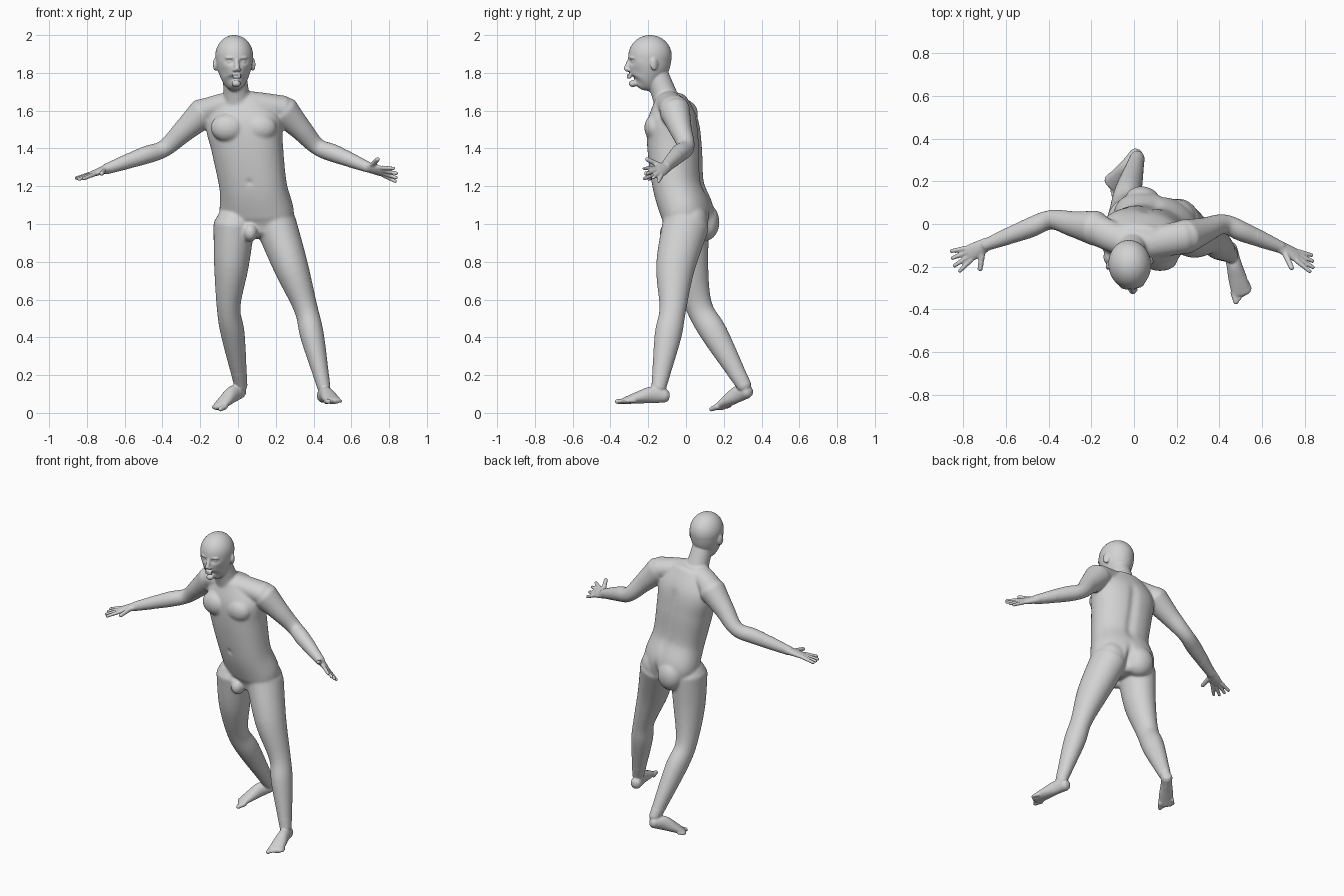
import bpy, bmesh, math
from mathutils import Matrix, Vector

default_cube = bpy.data.objects.get("Cube")
if default_cube:
    bpy.data.objects.remove(default_cube, do_unlink=True)

bm = bmesh.new()
X, Y, Z = Matrix.Identity(3)


def spline(keys, s):
    """Catmull-Rom interpolation of tuples, s running from 0 to 1."""
    s *= len(keys) - 1
    i = min(int(s), len(keys) - 2)
    t = s - i
    p0, p1, p2, p3 = (keys[max(0, min(len(keys) - 1, i + k))] for k in (-1, 0, 1, 2))
    return [b + t * (c - a + t * (2 * a - 5 * b + 4 * c - d + t * (3 * (b - c) + d - a))) / 2
            for a, b, c, d in zip(p0, p1, p2, p3)]


def loft(keys, ref, ref_end=None, steps=6, segs=32, dome=.8, square=1):
    """Round-ended tube through (point, radius along ref, radius across)."""
    keys = [(*point, along, across) for point, along, across in keys]
    count = steps * (len(keys) - 1)
    rows = [spline(keys, i / count) for i in range(count + 1)]
    points = [Vector(row[:3]) for row in rows]
    rings, verts, tips = [], [], []

    def add_ring(centre, u, v, along, across):
        loop = []
        for k in range(segs):
            c, s = math.cos(math.tau * k / segs), math.sin(math.tau * k / segs)
            c, s = (math.copysign(abs(f) ** square, f) for f in (c, s))
            loop.append(bm.verts.new(centre + u * along * c + v * across * s))
        rings.append(loop)
        verts.extend(loop)

    for i, (point, row) in enumerate(zip(points, rows)):
        t = (points[min(i + 1, count)] - points[max(i - 1, 0)]).normalized()
        side = ref.lerp(ref_end or ref, i / count)
        u = (side - t * side.dot(t)).normalized()
        v = t.cross(u)
        along, across = row[3:]
        bulge = t * min(along, across) * dome
        if i == 0:
            tips.append(point - bulge)
            add_ring(point - bulge * .65, u, v, along * .75, across * .75)
        add_ring(point, u, v, along, across)
        if i == count:
            tips.append(point + bulge)
            add_ring(point + bulge * .65, u, v, along * .75, across * .75)
    for low, high in zip(rings, rings[1:]):
        for k in range(segs):
            j = (k + 1) % segs
            bm.faces.new((low[k], low[j], high[j], high[k]))
    for tip, loop in zip(tips, (rings[0], rings[-1])):
        point = bm.verts.new(tip)
        verts.append(point)
        for k in range(segs):
            bm.faces.new((point, loop[k], loop[(k + 1) % segs]))
    return verts


def ball(centre, radii, yaw=0):
    matrix = Matrix.Translation(centre) @ Matrix.Rotation(yaw, 4, 'Z') @ Matrix.Diagonal((*radii, 1))
    sphere = bmesh.ops.create_uvsphere(bm, u_segments=48, v_segments=32, radius=1, matrix=matrix)
    return sphere["verts"]


def dent(verts, centre, reach, push):
    """Soft push of the vertices around a centre."""
    for v in verts:
        distance = sum(((p - c) / r) ** 2 for p, c, r in zip(v.co, centre, reach))
        v.co += Vector(push) * math.exp(-min(distance, 50))


def square_to(vector, axis):
    return (vector - axis * vector.dot(axis)).normalized()


def limb(start, joint, end, radii, depth, ref, bow):
    """Arm or leg: the muscles swell halfway down the first bone and a third down the second."""
    start, joint, end = Vector(start), Vector(joint), Vector(end)
    path = (start, start.lerp(joint, .5) + bow, joint, joint.lerp(end, .35), end)
    loft([(point, r, r * depth) for point, r in zip(path, radii)], ref)


def digit(base, direction, length, radius, ref):
    """Finger or toe, slightly tapered."""
    tip = base + direction * length
    loft([(base, radius, radius), (tip, radius * .8, radius * .8)], ref, segs=16)


def hand(wrist, direction, across):
    wrist, d = Vector(wrist), Vector(direction).normalized()
    a = square_to(Vector(across), d)
    loft([(wrist + d * reach, width, thick) for reach, width, thick in
          ((-.02, .03, .025), (.05, .038, .018), (.09, .04, .013))], a)
    for k in range(4):
        aim = (d + a * (.28 - .19 * k)).normalized()
        digit(wrist + d * .09 + a * (.03 - .02 * k), aim, .09 - .009 * abs(k - 1), .012, a)
    thumb = (d * .6 + a * .8).normalized()
    digit(wrist + d * .025 + a * .022, thumb, .085, .015, d)


def foot(heel, toe, inner):
    heel, toe = Vector(heel), Vector(toe)
    length, d = (toe - heel).length, (toe - heel).normalized()
    a = square_to(Vector(inner), d)
    n = square_to(Z, d)
    # Each section rests on the sole, so its height equals its thickness
    loft([(heel + d * length * t + n * thick, width, thick) for t, width, thick in
          ((.12, .034, .036), (.35, .035, .044), (.6, .043, .032), (.85, .046, .017))], a)
    for k in range(5):
        radius = .011 if k else .016
        base = heel + d * length * (.8 - .025 * k) + a * (.034 - .018 * k) + n * .015
        digit(base, (d - a * .05 * k).normalized(), length * (.16 - .012 * k), radius, a)


# Torso, twisted so that the left hip leads
loft([((.1, .01, .95), .16, .1), ((.1, .01, 1.05), .2, .13), ((.08, -.04, 1.2), .18, .13),
      ((.05, -.06, 1.4), .19, .14), ((.03, -.07, 1.55), .2, .13), ((.02, -.08, 1.67), .12, .08)],
     X - Y * .35, X - Y * .1, steps=9, segs=48, dome=.3, square=.9)

# Shoulder girdle, chest, seat and groin
loft([((-.19, -.02, 1.59), .075, .07), ((0, -.09, 1.65), .07, .055), ((.24, -.06, 1.61), .08, .07)], Y)
for side in (-1, 1):
    ball((.03 + side * .085, -.16, 1.51), (.09, .06, .075), -.1)
    ball((.125 + side * .08, .07 - side * .03, 1.01), (.09, .075, .1), -.35)
ball((.065, -.09, .955), (.04, .05, .05))

# Neck
loft([((0, -.09, 1.62), .085, .075), ((-.01, -.12, 1.7), .068, .066), ((-.02, -.165, 1.82), .062, .06)], X)

# Head, shaped about its own axis
head = ball((0, 0, 1.89), (.1, .115, .11))
head += loft([((0, -.05, 1.73), .035, .04), ((0, -.03, 1.76), .065, .08),
              ((0, -.01, 1.83), .092, .11), ((0, 0, 1.89), .1, .115)],
             X, steps=12, segs=64, dome=.4)
for side in (-1, 1):
    dent(head, (side * .036, -.11, 1.86), (.022, .05, .014), Y * .016)
    dent(head, (side * .065, -.09, 1.8), (.025, .05, .03), Y * .008)
for side in (-1, 1):
    head += ball((side * .036, -.088, 1.86), (.016, .016, .012))
    head += ball((side * .034, -.1, 1.88), (.028, .014, .008), side * .3)
    head += ball((side * .012, -.12, 1.815), (.01, .013, .009))
    head += ball((side * .1, .01, 1.845), (.011, .022, .034), side * .4)
head += loft([((0, -.11, 1.87), .01, .01), ((0, -.13, 1.82), .014, .012)], X, segs=16)
for z in (1.775, 1.788):
    head += ball((0, -.112, z), (.024, .012, .006))
head += ball((0, -.092, 1.743), (.024, .022, .018))
turn = Matrix.Translation((-.02, -.19, 0)) @ Matrix.Rotation(.12, 4, 'Z')
bmesh.ops.transform(bm, matrix=turn, verts=head)

# Arms and hands
for shoulder, elbow, wrist, reach, across in (
        ((.24, -.06, 1.6), (.42, 0, 1.41), (.69, -.11, 1.3), (.17, -.09, -.05), (0, -.8, .65)),
        ((-.18, -.02, 1.59), (-.39, .02, 1.4), (-.7, -.1, 1.29), (-.17, -.09, -.06), (0, -1, -.15))):
    limb(shoulder, elbow, wrist, (.083, .061, .046, .047, .028), 1, Y, Vector())
    hand(wrist, reach, across)

# Legs and feet
for hip, knee, ankle, heel, toe, inner in (
        ((.2, 0, 1), (.36, -.07, .55), (.456, -.145, .13), (.44, -.075, .055), (.515, -.37, .045), -X),
        ((-.02, 0, 1), (-.05, .07, .56), (.016, .31, .14), (.04, .36, .09), (-.125, .15, 0), X - Y)):
    limb(hip, knee, ankle, (.11, .092, .063, .063, .034), 1.13, X, Y * -.02)
    foot(heel, toe, inner)

# Fuse the parts into one skin
bmesh.ops.recalc_face_normals(bm, faces=bm.faces)
parts = bpy.data.meshes.new("body_parts")
bm.to_mesh(parts)
bm.free()
body = bpy.data.objects.new("body", parts)
bpy.context.scene.collection.objects.link(body)
fuse = body.modifiers.new("fuse", 'REMESH')
fuse.mode = 'VOXEL'
fuse.voxel_size = .0052
skin = bpy.data.meshes.new_from_object(body.evaluated_get(bpy.context.evaluated_depsgraph_get()))
body.modifiers.remove(fuse)
body.data = skin
bpy.data.meshes.remove(parts)
skin.name = "body"

# Spine furrow, seat cleft and navel
for i in range(8):
    dent(skin.vertices, (.108 - .008 * i, .08, 1.18 + .05 * i), (.025, .06, .04), Y * -.009)
dent(skin.vertices, (.135, .13, .99), (.018, .09, .07), Y * -.03)
dent(skin.vertices, (.06, -.18, 1.22), (.012, .04, .012), Y * .012)

# Soften the joints strongly, the hands, feet and face lightly
joints = body.vertex_groups.new(name="joints")
joints.add([v.index for v in skin.vertices if .2 < v.co.z < 1.71 and abs(v.co.x) < .58], 1, 'REPLACE')
for name, group, rounds in (("soft_joints", "joints", 30), ("soft_skin", "", 3)):
    soften = body.modifiers.new(name, 'SMOOTH')
    soften.factor = .5
    soften.iterations = rounds
    soften.vertex_group = group

# Plain grey skin
grey = bpy.data.materials.new("plain_grey")
grey.use_nodes = True
grey.diffuse_color = (.65, .65, .65, 1)
grey.node_tree.nodes["Principled BSDF"].inputs["Base Color"].default_value = grey.diffuse_color
skin.materials.append(grey)
skin.shade_smooth()
